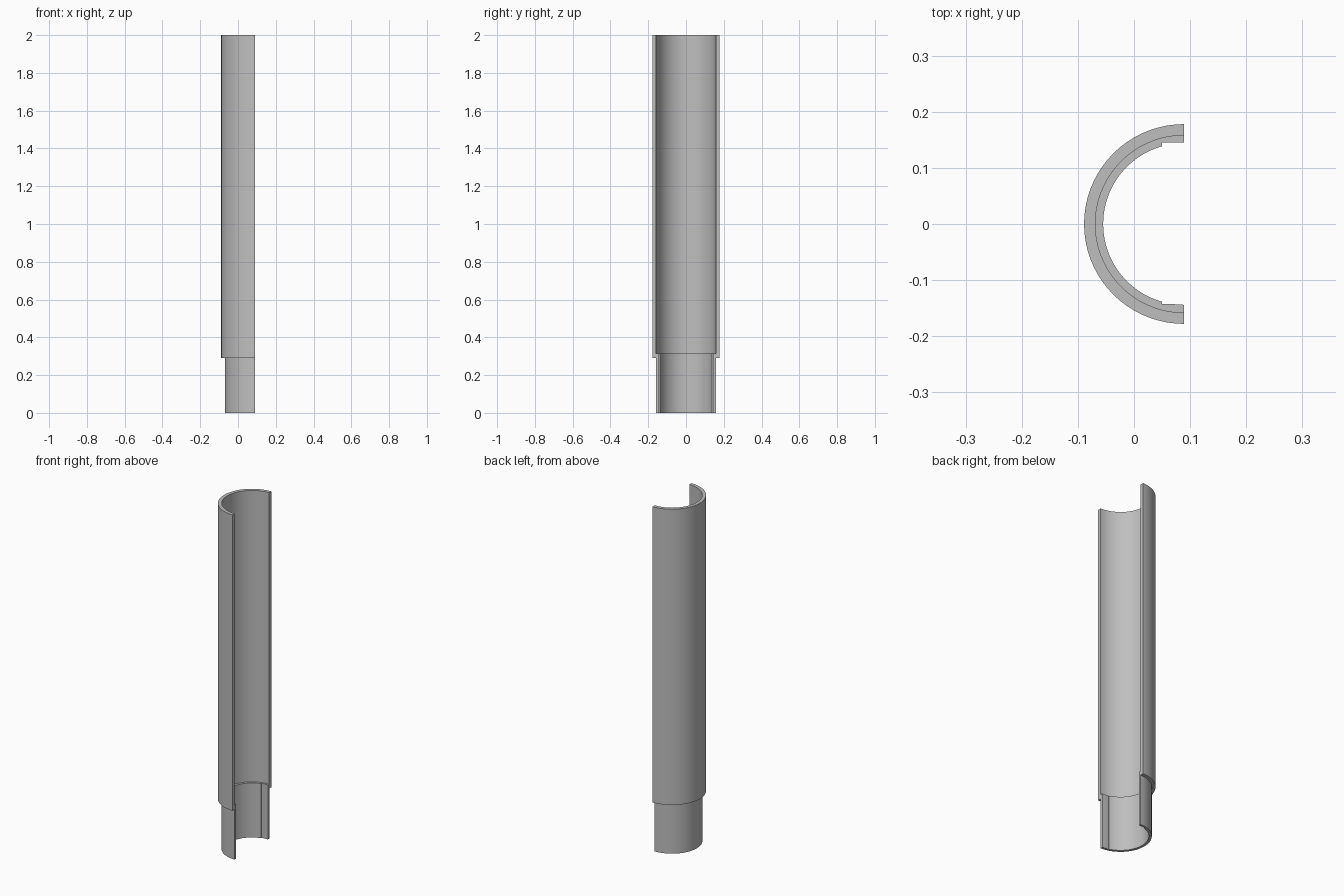
import bpy, bmesh, math
from mathutils import Vector

default = bpy.data.objects.get("Cube")
if default:
    bpy.data.objects.remove(default)

AXIS_X = 0.089      # tube axis lies on the open cut plane
SEGMENTS = 36

grey = bpy.data.materials.new("plain grey")
grey.use_nodes = True
colour = (0.52, 0.52, 0.52, 1)
grey.diffuse_color = colour
grey.node_tree.nodes["Principled BSDF"].inputs["Base Color"].default_value = colour


def make_object(name, bm):
    bmesh.ops.recalc_face_normals(bm, faces=bm.faces)
    mesh = bpy.data.meshes.new(name)
    bm.to_mesh(mesh)
    bm.free()
    obj = bpy.data.objects.new(name, mesh)
    bpy.context.collection.objects.link(obj)
    mesh.materials.append(grey)
    return obj


# Half tube with a narrower spigot: wall section swept through half a turn
wall = [(0.144, 0), (0.159, 0), (0.159, 0.29), (0.178, 0.29),
        (0.178, 2), (0.158, 2), (0.158, 0.315), (0.144, 0.315)]
bm = bmesh.new()
section = bm.faces.new([bm.verts.new((AXIS_X, r, z)) for r, z in wall])
bmesh.ops.spin(bm, geom=[section] + section.edges[:] + section.verts[:],
               cent=(AXIS_X, 0, 0), axis=(0, 0, 1), angle=math.pi,
               steps=SEGMENTS, use_duplicate=False)
# Close the starting end if the sweep left it open
rim = [e for e in bm.edges if e.is_boundary]
if rim:
    bmesh.ops.holes_fill(bm, edges=rim, sides=0)
tube = make_object("half_tube", bm)

# Flat recesses along the inside edges of the spigot
low, high = Vector((0.05, -0.143, -0.1)), Vector((0.12, 0.1455, 0.4))
bm = bmesh.new()
bmesh.ops.create_cube(bm, size=1)
for v in bm.verts:
    v.co = (low + high) / 2 + v.co * (high - low)
cutter = make_object("recess_cutter", bm)
cutter.hide_render = True

cut = tube.modifiers.new("recess", "BOOLEAN")
cut.operation = "DIFFERENCE"
cut.solver = "EXACT"
cut.object = cutter

bpy.ops.object.select_all(action="DESELECT")
tube.select_set(True)
bpy.context.view_layer.objects.active = tube
bpy.ops.object.modifier_apply(modifier=cut.name)
bpy.data.objects.remove(cutter)
bpy.ops.object.shade_smooth_by_angle(angle=math.radians(30))
